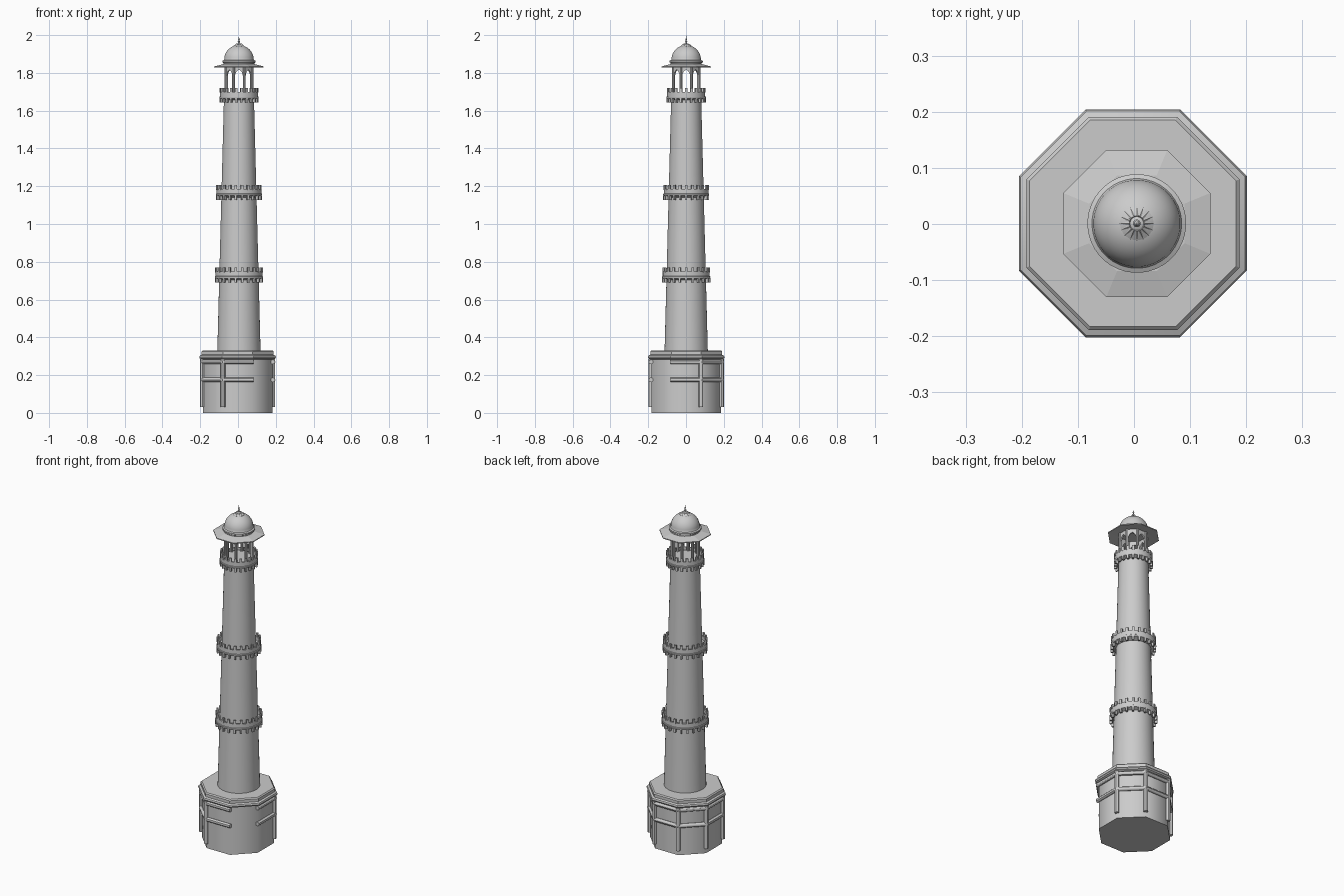
import bpy
import bmesh
from math import pi, cos, sin, tan
from mathutils import Matrix, Vector

cube = bpy.data.objects.get("Cube")
if cube:
    bpy.data.objects.remove(cube)

stone = bpy.data.materials.new("grey_stone")
stone.use_nodes = True
GREY = (0.6, 0.6, 0.6, 1)
stone.diffuse_color = GREY
stone.node_tree.nodes["Principled BSDF"].inputs["Base Color"].default_value = GREY

AXIS = Vector((0.005, 0.001, 0))   # tower axis
BASE = Vector((-0.002, 0.001, 0))  # plinth axis


def finish(name, bm, smooth=30):
    bmesh.ops.remove_doubles(bm, verts=bm.verts, dist=0.0001)
    bmesh.ops.recalc_face_normals(bm, faces=bm.faces)
    mesh = bpy.data.meshes.new(name)
    bm.to_mesh(mesh)
    bm.free()
    ob = bpy.data.objects.new(name, mesh)
    bpy.context.collection.objects.link(ob)
    mesh.materials.append(stone)
    bpy.ops.object.select_all(action="DESELECT")
    ob.select_set(True)
    bpy.context.view_layer.objects.active = ob
    bpy.ops.object.shade_smooth_by_angle(angle=smooth * pi / 180)
    return ob


def lathe(name, profile, sides=40, centre=AXIS, smooth=30, closed=False):
    """Turn (radius, z) points; with 8 sides the radius is that of the flats."""
    bm = bmesh.new()
    scale = 1 / cos(pi / sides) if sides == 8 else 1
    rings = []
    for r, z in profile:
        rings.append([bm.verts.new(centre + Vector((
            r * scale * cos(2 * pi * (i + 0.5) / sides),
            r * scale * sin(2 * pi * (i + 0.5) / sides), z))) for i in range(sides)])
    pairs = list(zip(rings, rings[1:]))
    if closed:
        pairs.append((rings[-1], rings[0]))
    for a, b in pairs:
        for i in range(sides):
            j = (i + 1) % sides
            bm.faces.new((a[i], a[j], b[j], b[i]))
    return finish(name, bm, smooth)


def add_rod(bm, a, b, radius, sides=12):
    d = b - a
    m = Matrix.Translation((a + b) / 2) @ d.to_track_quat("Z", "Y").to_matrix().to_4x4()
    bmesh.ops.create_cone(bm, cap_ends=True, segments=sides, radius1=radius,
                          radius2=radius, depth=d.length, matrix=m)


def add_box(bm, angle, r, z, size):
    m = (Matrix.Translation(AXIS) @ Matrix.Rotation(angle, 4, "Z")
         @ Matrix.Translation((r, 0, z)) @ Matrix.Diagonal((*size, 1)))
    bmesh.ops.create_cube(bm, size=1, matrix=m)


# Octagonal plinth and its cornice
lathe("plinth", [(0, 0), (0.184, 0), (0.184, 0.29), (0, 0.29)], 8, BASE, 50)
lathe("cornice", [(0, 0.283), (0.19, 0.283), (0.2, 0.288), (0.203, 0.295), (0.2, 0.303),
                  (0.19, 0.308), (0.19, 0.325), (0.184, 0.331), (0, 0.331)], 8, BASE, 25)

# Rails and corner posts; the front-left diagonal face stays bare
BARE = 7
corner_r = 0.187 / cos(pi / 8)


def corner(i, z):
    a = pi / 4 * i + pi / 8
    return BASE + Vector((corner_r * cos(a), corner_r * sin(a), z))


bm = bmesh.new()
for face in range(8):
    if face != BARE:
        for z in (0.175, 0.27):
            p, q = corner(face - 1, z), corner(face, z)
            end = (q - p).normalized() * 0.006
            add_rod(bm, p - end, q + end, 0.012)
finish("plinth_rails", bm)

bm = bmesh.new()
for i in range(6):
    add_rod(bm, corner(i, 0.03), corner(i, 0.285), 0.012)
finish("plinth_posts", bm)

# Tapering shaft
lathe("shaft", [(0, 0.32), (0.115, 0.32), (0.079, 1.69), (0, 1.69)])

# Three balconies with brackets below and merlons above
for level, z, r in (("lower", 0.69, 0.128), ("middle", 1.128, 0.122), ("upper", 1.642, 0.104)):
    inner = r - 0.035
    lathe(level + "_balcony", [
        (inner, z + 0.008), (r - 0.014, z + 0.018), (r - 0.002, z + 0.022), (r, z + 0.026),
        (r, z + 0.032), (r - 0.003, z + 0.034), (r - 0.003, z + 0.058),
        (r - 0.012, z + 0.058), (r - 0.012, z + 0.036), (inner, z + 0.036)], closed=True)
    bm = bmesh.new()
    count = 22
    for i in range(count):
        a = 2 * pi * i / count
        add_box(bm, a, r - 0.006, z + 0.066, (0.009, 0.013, 0.026))
        add_box(bm, a, r - 0.007, z + 0.012, (0.014, 0.010, 0.024))
    finish(level + "_merlons_and_brackets", bm)

# Open pavilion: eight arched panels with corner columns
FLOOR, TOP, FLAT = 1.675, 1.838, 0.071
half = FLAT * tan(pi / 8)
opening = half - 0.009
spring = 1.785
outline = [(-half, FLOOR), (-half, TOP), (half, TOP), (half, FLOOR), (opening, FLOOR)]
for k in range(9):
    t = pi * k / 8
    point = 0.008 * (1 - abs(cos(t)))
    outline.append((opening * cos(t), spring + 0.024 * sin(t) + point))
outline.append((-opening, FLOOR))

bm = bmesh.new()
for i in range(8):
    turn = Matrix.Translation(AXIS) @ Matrix.Rotation(pi / 4 * i, 4, "Z")
    face = bm.faces.new([bm.verts.new(turn @ Vector((FLAT, u, z))) for u, z in outline])
    ext = bmesh.ops.extrude_face_region(bm, geom=[face], use_keep_orig=True)
    inward = turn.to_3x3() @ Vector((-0.009, 0, 0))
    bmesh.ops.translate(bm, vec=inward,
                        verts=[v for v in ext["geom"] if isinstance(v, bmesh.types.BMVert)])
finish("pavilion_arches", bm)

bm = bmesh.new()
for i in range(8):
    a = pi / 4 * i + pi / 8
    p = AXIS + Vector((cos(a), sin(a), 0)) * (FLAT / cos(pi / 8) - 0.002)
    add_rod(bm, p + Vector((0, 0, FLOOR)), p + Vector((0, 0, TOP)), 0.007, 10)
finish("pavilion_columns", bm)

# Wide octagonal eave
lathe("eave", [(0, 1.836), (0.075, 1.836), (0.131, 1.829), (0.131, 1.834),
               (0.085, 1.846), (0, 1.846)], 8, smooth=10)

# Drum moulding and dome
dome = [(0, 1.84), (0.082, 1.84), (0.082, 1.852), (0.088, 1.856), (0.088, 1.864), (0.08, 1.868)]
for k in range(13):
    t = pi / 2 * k / 12
    dome.append((0.078 * cos(t), 1.872 + 0.075 * sin(t)))
lathe("dome", dome)

# Lotus cap with petals, and finial
lathe("lotus_cap", [(0, 1.935), (0.03, 1.937), (0.03, 1.942), (0.018, 1.95), (0.006, 1.956),
                    (0, 1.957)], 24)
bm = bmesh.new()
for i in range(16):
    a = 2 * pi * i / 16
    d = Vector((cos(a), sin(a), 0))
    add_rod(bm, AXIS + d * 0.029 + Vector((0, 0, 1.939)),
            AXIS + d * 0.012 + Vector((0, 0, 1.953)), 0.003, 6)
finish("lotus_petals", bm)
lathe("finial", [(0, 1.95), (0.004, 1.952), (0.003, 1.96), (0.007, 1.965), (0.003, 1.97),
                 (0.003, 1.975), (0.005, 1.979), (0.002, 1.983), (0, 2.0)], 12)
